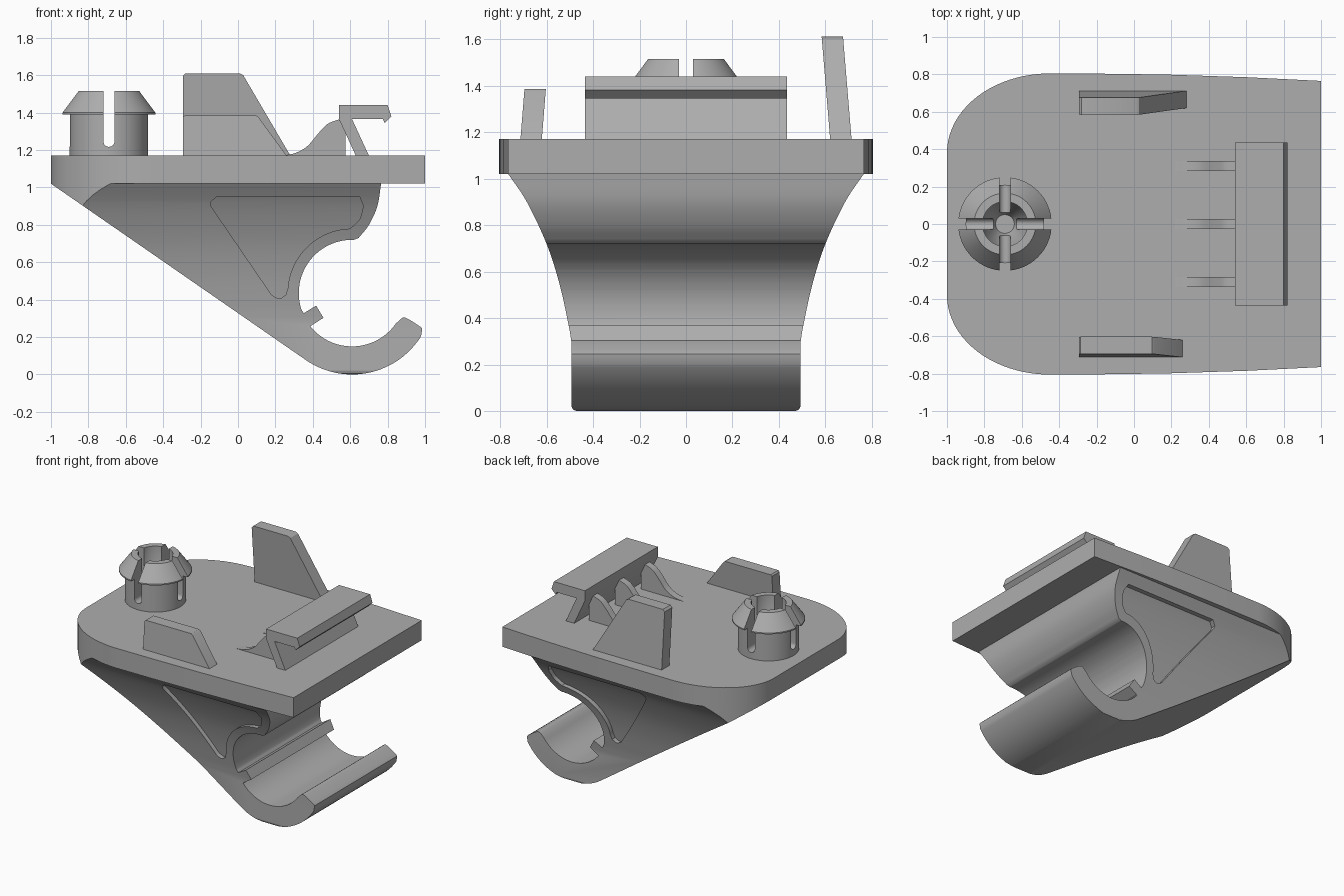
import bpy, bmesh, math
from mathutils import Vector

if "Cube" in bpy.data.objects:
    bpy.data.objects.remove(bpy.data.objects["Cube"], do_unlink=True)

grey = bpy.data.materials.new("plain_grey")
grey.use_nodes = True
grey.diffuse_color = (0.42, 0.42, 0.42, 1)
grey.node_tree.nodes["Principled BSDF"].inputs["Base Color"].default_value = (0.42, 0.42, 0.42, 1)


def make(name, bm):
    bmesh.ops.recalc_face_normals(bm, faces=bm.faces)
    mesh = bpy.data.meshes.new(name)
    bm.to_mesh(mesh)
    bm.free()
    mesh.materials.append(grey)
    obj = bpy.data.objects.new(name, mesh)
    bpy.context.collection.objects.link(obj)
    return obj


def prism(name, pts, axis, lo, hi, shear=0.0):
    """Extrude a 2D outline along an axis; shear leans it sideways with height."""
    place = {"x": lambda a, b, d: (d, a, b),
             "y": lambda a, b, d: (a, d + shear * (b - TOP), b),
             "z": lambda a, b, d: (a, b, d)}[axis]
    bm = bmesh.new()
    rings = [[bm.verts.new(place(a, b, d)) for a, b in pts] for d in (lo, hi)]
    for ring in rings:
        bm.faces.new(ring)
    n = len(pts)
    for i in range(n):
        j = (i + 1) % n
        bm.faces.new((rings[0][i], rings[0][j], rings[1][j], rings[1][i]))
    return make(name, bm)


def lathe(name, pts, centre, steps=64):
    bm = bmesh.new()
    verts = [bm.verts.new((r, 0, z)) for r, z in pts]
    edges = [bm.edges.new(pair) for pair in zip(verts, verts[1:])]
    bmesh.ops.spin(bm, geom=verts + edges, cent=(0, 0, 0), axis=(0, 0, 1),
                   angle=math.tau, steps=steps, use_duplicate=False)
    bmesh.ops.remove_doubles(bm, verts=bm.verts, dist=1e-5)
    bmesh.ops.translate(bm, verts=bm.verts, vec=centre)
    return make(name, bm)


def boolean(obj, cutter, operation):
    """Apply a boolean and remove the cutter."""
    mod = obj.modifiers.new("cut", "BOOLEAN")
    mod.object, mod.operation, mod.solver = cutter, operation, "EXACT"
    graph = bpy.context.evaluated_depsgraph_get()
    result = bpy.data.meshes.new_from_object(obj.evaluated_get(graph))
    obj.modifiers.clear()
    obj.data = result
    bpy.data.objects.remove(cutter, do_unlink=True)


def arc(cx, cz, rx, rz, start, end, n):
    angles = [math.radians(start + (end - start) * i / n) for i in range(n + 1)]
    return [(cx + rx * math.cos(t), cz + rz * math.sin(t)) for t in angles]


def curve(pts, steps=6):
    """Smooth path through the points."""
    p = [Vector(q) for q in pts]
    p = [2 * p[0] - p[1]] + p + [2 * p[-1] - p[-2]]
    out = []
    for a, b, c, d in zip(p, p[1:], p[2:], p[3:]):
        for i in range(steps):
            t = i / steps
            out.append(tuple(0.5 * (2 * b + (c - a) * t + (2 * a - 5 * b + 4 * c - d) * t ** 2
                                    + (3 * b - a - 3 * c + d) * t ** 3)))
    return out + [tuple(p[-2])]


UNDER, TOP = 1.02, 1.17

# Mounting plate with rounded end
half = arc(-0.45, 0.38, 0.55, 0.425, 180, 90, 20) + [(-0.1, 0.803), (0.2, 0.798), (0.6, 0.785), (1, 0.765)]
outline = half + [(x, -y) for x, y in reversed(half)]
prism("mounting_plate", outline, "z", UNDER, TOP)

# Hook body: side profile trimmed by the plate outline and the flared width
CX, CZ = 0.61, 0.435
profile = [(-1, UNDER)] + arc(CX, CZ, 0.435, 0.435, 236, 328, 32)
profile += [(0.985, 0.245)] + curve([(0.975, 0.255), (0.93, 0.285), (0.89, 0.305), (0.87, 0.297)], 3)
profile += arc(CX, CZ, 0.285, 0.285, 325, 219, 28)
profile += [(0.39, 0.26), (0.457, 0.303), (0.418, 0.368), (0.352, 0.328)]      # stop rib
profile += arc(CX, CZ, 0.285, 0.285, 198, 88, 28)
profile += curve([(0.645, 0.73), (0.70, 0.80), (0.745, 0.90), (0.765, UNDER)])
body = prism("hook_body", profile, "y", -0.9, 0.9)


def flare(name, inset):
    side = [(0.47 - inset, 0), (0.486 - inset, 0.006), (0.493 - inset, 0.022)]
    side += [(y - inset, z) for y, z in curve([(0.493, 0.3), (0.507, 0.38), (0.545, 0.55), (0.60, 0.72),
                                               (0.685, 0.90), (0.765, 1.02), (0.79, 1.06)])]
    return prism(name, side + [(-y, z) for y, z in reversed(side)], "x", -1.2, 1.2)


boolean(body, flare("flare_trim", 0), "INTERSECT")
boolean(body, prism("outline_trim", outline, "z", -0.1, 1.1), "INTERSECT")

# Shallow side pockets whose floors follow the flare
pocket = [(-0.145, 0.90), (-0.148, 0.92), (-0.115, 0.95), (0.65, 0.95)]
pocket += curve([(0.67, 0.90), (0.65, 0.83), (0.60, 0.78)])
pocket += arc(CX, CZ, 0.345, 0.345, 98, 176, 16)
pocket += curve([(0.255, 0.425), (0.22, 0.405), (0.18, 0.425)], 4)
pocket_cutter = prism("pocket_cutter", pocket, "y", -1, 1)
boolean(pocket_cutter, flare("pocket_floor", 0.035), "DIFFERENCE")
boolean(body, pocket_cutter, "DIFFERENCE")

# Split snap post
PX = -0.69
post = lathe("snap_post", [(0, TOP), (0.21, TOP), (0.21, 1.39), (0.25, 1.39), (0.25, 1.4), (0.165, 1.515),
                           (0.12, 1.515), (0.12, 1.35), (0.05, 1.19), (0, 1.19)], (PX, 0, 0))
slot = arc(0, 1.247, 0.03, 0.03, 180, 360, 12) + [(0.03, 1.7), (-0.03, 1.7)]
boolean(post, prism("slot_cutter", [(PX + a, z) for a, z in slot], "y", -0.4, 0.4), "DIFFERENCE")
boolean(post, prism("slot_cutter", slot, "x", PX - 0.4, PX + 0.4), "DIFFERENCE")

# Snap clip with leaning stem, and its supporting ribs
clip = [(0.63, TOP), (0.54, 1.365), (0.54, 1.44), (0.80, 1.44), (0.82, 1.38),
        (0.785, 1.345), (0.775, 1.365), (0.61, 1.365), (0.70, TOP)]
prism("snap_clip", clip, "y", -0.435, 0.435)
rib = curve([(0.22, TOP), (0.30, 1.182), (0.37, 1.22), (0.43, 1.29), (0.48, 1.34), (0.54, 1.364)])
for name, y in (("front", -0.31), ("middle", 0), ("back", 0.31)):
    prism(name + "_clip_rib", rib + [(0.575, 1.29), (0.575, TOP)], "y", y - 0.027, y + 0.027)

# Leaning guide tabs
prism("back_guide_tab", [(-0.295, TOP), (-0.295, 1.595), (-0.28, 1.61), (0.01, 1.61), (0.028, 1.6), (0.28, TOP)],
      "y", 0.62, 0.712, -0.083)
prism("front_guide_tab", [(-0.295, TOP), (-0.295, 1.375), (-0.285, 1.385), (0.095, 1.385), (0.11, 1.375), (0.26, TOP)],
      "y", -0.712, -0.62, 0.08)

# Smooth curved faces, keep hard edges
bpy.ops.object.select_all(action="DESELECT")
for obj in bpy.context.collection.objects:
    if obj.type == "MESH":
        obj.select_set(True)
        bpy.context.view_layer.objects.active = obj
bpy.ops.object.shade_smooth_by_angle(angle=math.radians(30))
